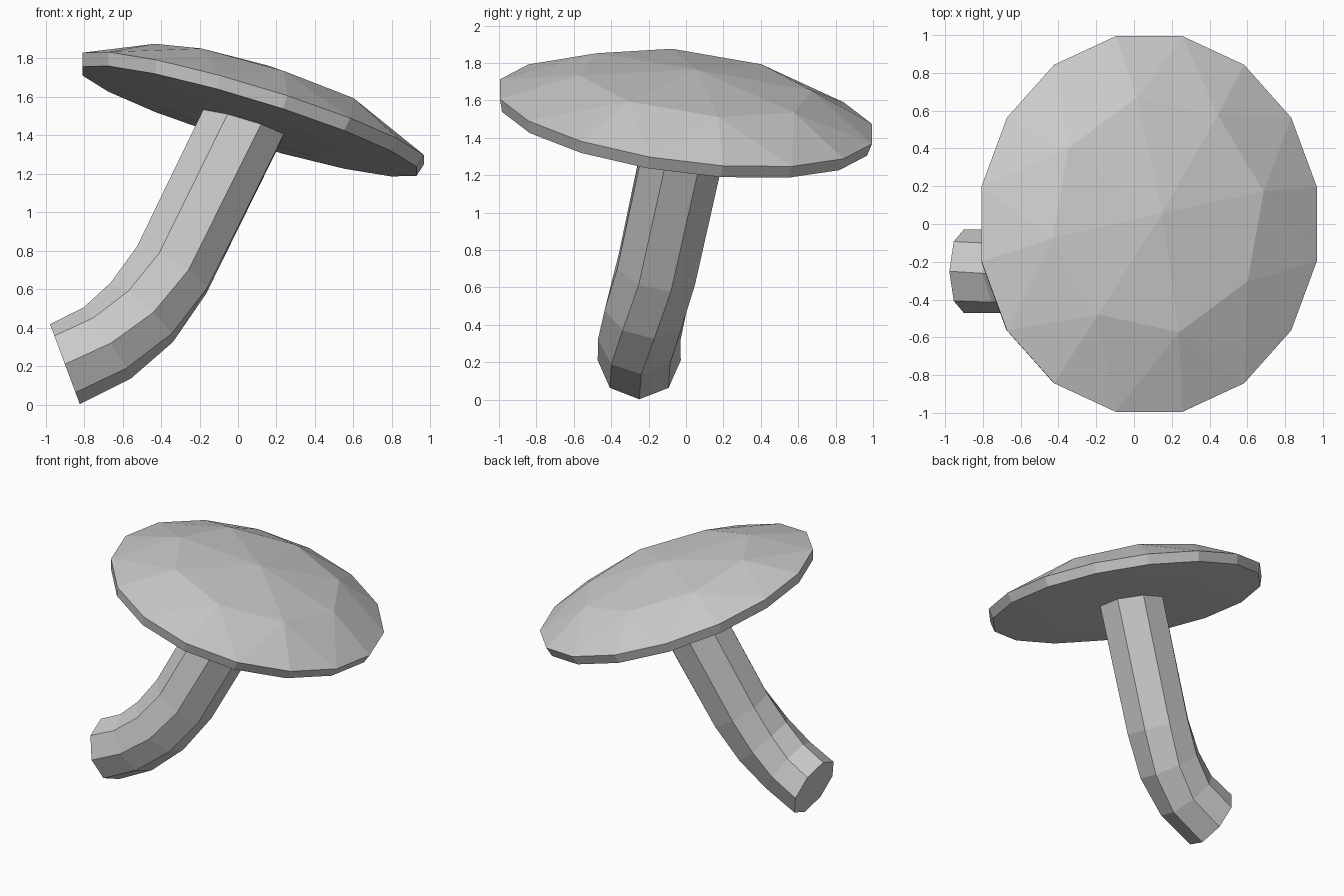
import bpy, bmesh
from math import sin, cos, radians
from mathutils import Vector

cube = bpy.data.objects.get("Cube")
if cube:
    bpy.data.objects.remove(cube)

grey = bpy.data.materials.new("plain_grey")
grey.use_nodes = True
GREY = (0.6, 0.6, 0.6, 1)
grey.diffuse_color = GREY
grey.node_tree.nodes["Principled BSDF"].inputs["Base Color"].default_value = GREY


def finish(bm, name):
    """Turn a bmesh into a flat-shaded grey object."""
    bmesh.ops.recalc_face_normals(bm, faces=bm.faces)
    mesh = bpy.data.meshes.new(name)
    bm.to_mesh(mesh)
    bm.free()
    mesh.materials.append(grey)
    obj = bpy.data.objects.new(name, mesh)
    bpy.context.collection.objects.link(obj)


# Cap: leaning faceted dome, with 16 rim sides closing to 8 near the top
SLOPE_X, SLOPE_Y = -0.30, -0.12
CENTRE = Vector((0.08, 0, 1.54))
normal = Vector((-SLOPE_X, -SLOPE_Y, 1)).normalized()


def cap_point(x, y, height):
    return CENTRE + Vector((x, y, SLOPE_X * x + SLOPE_Y * y)) + normal * height


def cap_ring(bm, count, rx, ry, height, shift=0.0):
    angles = [radians(11.25 + 360 * i / count) for i in range(count)]
    return [bm.verts.new(cap_point(rx * cos(a), ry * sin(a) + shift, height))
            for a in angles]


bm = bmesh.new()
apex = bm.verts.new(cap_point(0, 0.03, 0.24))
crown = cap_ring(bm, 8, 0.57, 0.635, 0.165, 0.03)
rim_top = cap_ring(bm, 16, 0.905, 1.014, 0)
rim_low = cap_ring(bm, 16, 0.885, 0.995, -0.07)
under = cap_ring(bm, 8, 0.57, 0.64, -0.09)
base = bm.verts.new(cap_point(0, 0, -0.09))


def step_down(inner, outer):
    for i in range(8):
        a, b = inner[i], inner[(i + 1) % 8]
        r0, r1, r2 = (outer[(2 * i + k) % 16] for k in range(3))
        for tri in ((a, r0, r1), (a, r1, b), (b, r1, r2)):
            bm.faces.new(tri)


for tip, ring in ((apex, crown), (base, under)):
    for i in range(8):
        bm.faces.new((tip, ring[i], ring[(i + 1) % 8]))
step_down(crown, rim_top)
step_down(under, rim_low)
for i in range(16):
    j = (i + 1) % 16
    bm.faces.new((rim_top[i], rim_low[i], rim_low[j], rim_top[j]))
finish(bm, "mushroom_cap")

# Stem: bent octagonal tube swept along a short path
path = [Vector(p) for p in ((-0.90, -0.25, 0.21), (-0.68, -0.25, 0.32),
                            (-0.50, -0.215, 0.48), (-0.345, -0.155, 0.70),
                            (0.07, 0.03, 1.55))]
radii = (0.222, 0.222, 0.228, 0.23, 0.235)
bm = bmesh.new()
rings = []
for i, (p, r) in enumerate(zip(path, radii)):
    before = (p - path[i - 1]).normalized() if i else Vector((0.94, 0, 0.35))
    after = (path[i + 1] - p).normalized() if i < len(path) - 1 else before
    if i == 0:
        after = before
    along = (before + after).normalized()
    side = along.cross(Vector((0, 0, 1))).normalized()
    up = side.cross(along)
    turns = [radians(45 * k) for k in range(8)]
    rings.append([bm.verts.new(p + r * (side * cos(t) + up * sin(t))) for t in turns])
for lower, upper in zip(rings, rings[1:]):
    for i in range(8):
        j = (i + 1) % 8
        bm.faces.new((lower[i], lower[j], upper[j], upper[i]))
bm.faces.new(rings[0])
bm.faces.new(rings[-1])
finish(bm, "mushroom_stem")
